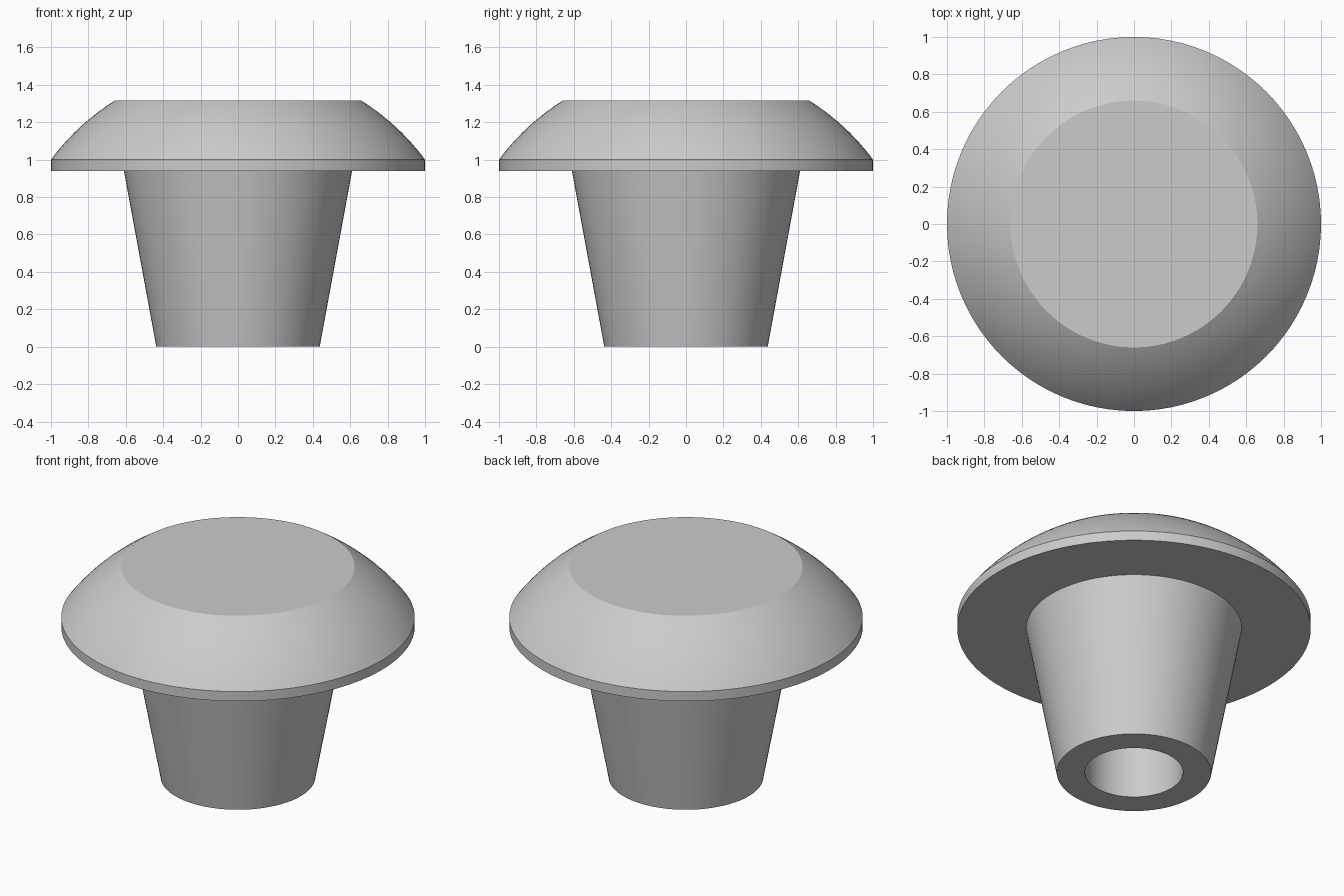
import bpy, bmesh, math

cube = bpy.data.objects.get("Cube")
if cube:
    bpy.data.objects.remove(cube, do_unlink=True)

SEGMENTS = 96

grey = bpy.data.materials.new("light grey")
grey.use_nodes = True
colour = (0.6, 0.6, 0.6, 1.0)
grey.diffuse_color = colour
grey.node_tree.nodes["Principled BSDF"].inputs["Base Color"].default_value = colour


def lathe(name, profile):
    """Spin an (r, z) profile, starting and ending on the axis, round z."""
    bm = bmesh.new()
    verts = [bm.verts.new((r, 0, z)) for r, z in profile]
    edges = [bm.edges.new(pair) for pair in zip(verts, verts[1:])]
    bmesh.ops.spin(bm, geom=verts + edges, cent=(0, 0, 0), axis=(0, 0, 1),
                   angle=math.tau, steps=SEGMENTS, use_merge=True)
    bmesh.ops.remove_doubles(bm, verts=bm.verts, dist=1e-5)
    bmesh.ops.recalc_face_normals(bm, faces=bm.faces)
    mesh = bpy.data.meshes.new(name)
    bm.to_mesh(mesh)
    bm.free()
    mesh.materials.append(grey)
    obj = bpy.data.objects.new(name, mesh)
    bpy.context.collection.objects.link(obj)
    bpy.ops.object.select_all(action="DESELECT")
    obj.select_set(True)
    bpy.context.view_layer.objects.active = obj
    bpy.ops.object.shade_smooth_by_angle(angle=math.radians(25))
    return obj


# Spherical shoulder between the rim and the flat top
RIM_Z, TOP_Z, TOP_R = 1.0, 1.315, 0.66
centre_z = (TOP_R**2 + TOP_Z**2 - 1 - RIM_Z**2) / (2 * (TOP_Z - RIM_Z))
radius = math.hypot(1, RIM_Z - centre_z)
start = math.atan2(RIM_Z - centre_z, 1)
end = math.atan2(TOP_Z - centre_z, TOP_R)
shoulder = []
for i in range(13):
    a = start + (end - start) * i / 12
    shoulder.append((radius * math.cos(a), centre_z + radius * math.sin(a)))

# One solid turned body: blind bore, tapered stem, flanged cap
BORE_R, FLANGE_Z = 0.277, 0.94
lathe("plug_body", [(0, FLANGE_Z), (BORE_R, FLANGE_Z), (BORE_R, 0),
                    (0.437, 0), (0.61, FLANGE_Z), (1, FLANGE_Z)]
      + shoulder + [(0, TOP_Z)])
